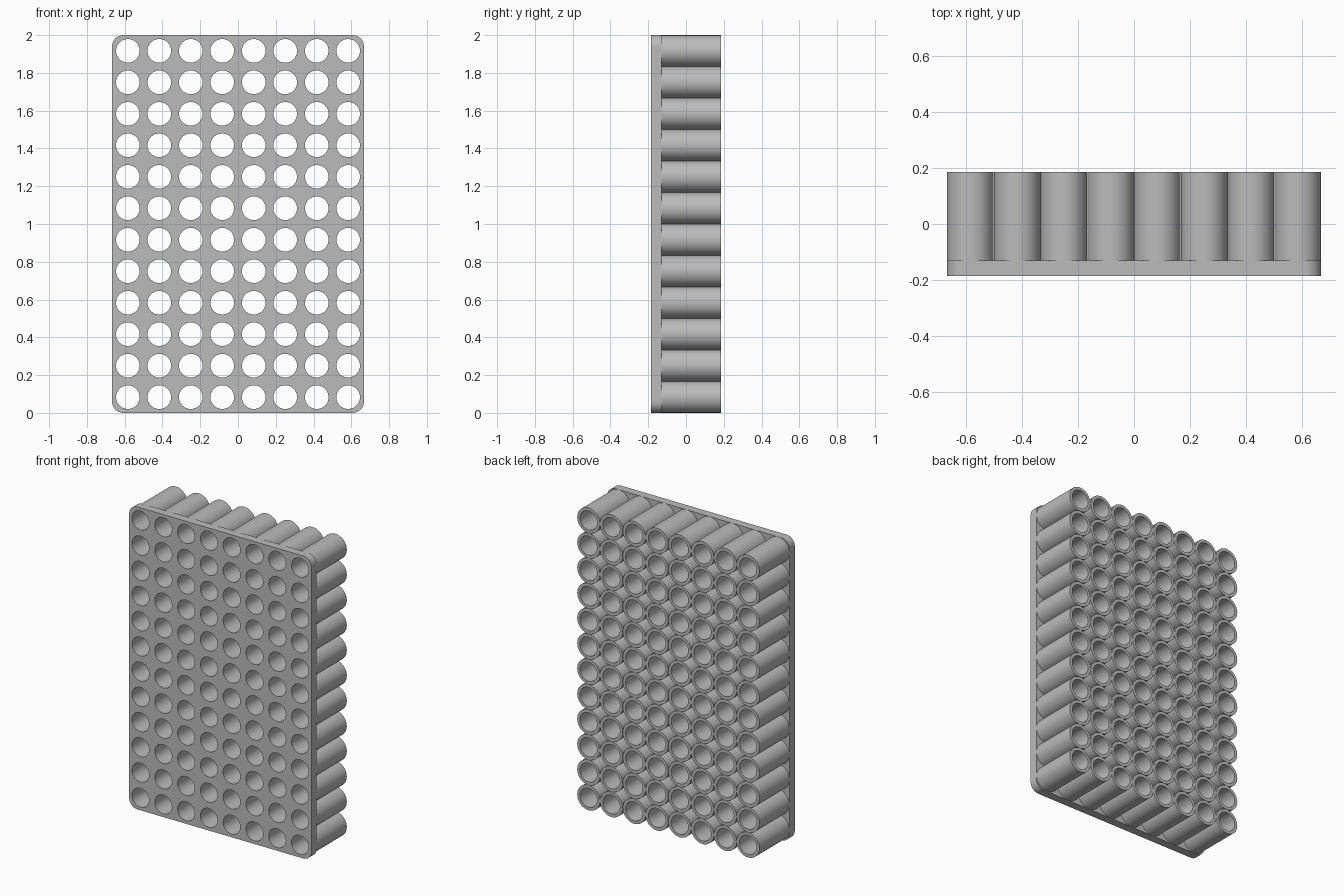
import bpy
import bmesh
import math

cube = bpy.data.objects.get("Cube")
if cube:
    bpy.data.objects.remove(cube, do_unlink=True)

COLS, ROWS = 8, 12
PITCH = 2 / ROWS
HALF = PITCH / 2
HOLE_R, TUBE_R, CORNER_R = 0.0625, 0.083, 0.06
FRONT, PLATE_BACK, BACK = -0.185, -0.13, 0.185
SEGMENTS = 48

grey = bpy.data.materials.new("plain grey")
grey.use_nodes = True
grey.diffuse_color = (0.5, 0.5, 0.5, 1)
grey.node_tree.nodes["Principled BSDF"].inputs["Base Color"].default_value = (0.5, 0.5, 0.5, 1)

DIRECTIONS = [(math.cos(a), math.sin(a))
              for a in (2 * math.pi * i / SEGMENTS for i in range(SEGMENTS))]


def circle(radius):
    return [(c * radius, s * radius) for c, s in DIRECTIONS]


def cell_outline(side_x, side_z):
    """Square outline; the quadrant at an outer plate corner is rounded."""
    points = []
    inner = HALF - CORNER_R
    for c, s in DIRECTIONS:
        t = HALF / max(abs(c), abs(s))
        at_corner = c * side_x > 0 and s * side_z > 0
        if at_corner and min(abs(c), abs(s)) * t > inner:
            b = inner * (abs(c) + abs(s))
            t = b + math.sqrt(b * b - 2 * inner ** 2 + CORNER_R ** 2)
        points.append((c * t, s * t))
    return points


def add_cell(bm, col, row):
    """One plate cell with its through hole and the tube behind it."""
    cx = (col - (COLS - 1) / 2) * PITCH
    cz = (row + 0.5) * PITCH
    side_x = (col == COLS - 1) - (col == 0)
    side_z = (row == ROWS - 1) - (row == 0)

    def ring(points, y):
        return [bm.verts.new((cx + x, y, cz + z)) for x, z in points]

    def bridge(a, b, keep=lambda i, j: True):
        for i in range(SEGMENTS):
            j = (i + 1) % SEGMENTS
            if keep(i, j):
                bm.faces.new((a[i], a[j], b[j], b[i]))

    outline = cell_outline(side_x, side_z)

    # The plate rim exists only along the outside of the plate
    def on_rim(i, j):
        mx = DIRECTIONS[i][0] + DIRECTIONS[j][0]
        mz = DIRECTIONS[i][1] + DIRECTIONS[j][1]
        return mx * side_x > abs(mz) or mz * side_z > abs(mx)

    hole_front = ring(circle(HOLE_R), FRONT)
    edge_front = ring(outline, FRONT)
    edge_back = ring(outline, PLATE_BACK)
    tube_root = ring(circle(TUBE_R), PLATE_BACK)
    tube_end = ring(circle(TUBE_R), BACK)
    hole_back = ring(circle(HOLE_R), BACK)

    bridge(hole_front, edge_front)
    bridge(edge_front, edge_back, on_rim)
    bridge(edge_back, tube_root)
    bridge(tube_root, tube_end)
    bridge(tube_end, hole_back)
    bridge(hole_back, hole_front)
    return edge_front + edge_back


# Plate and tubes as one solid
bm = bmesh.new()
seams = []
for row in range(ROWS):
    for col in range(COLS):
        seams += add_cell(bm, col, row)
bmesh.ops.remove_doubles(bm, verts=seams, dist=0.00005)
bmesh.ops.recalc_face_normals(bm, faces=bm.faces[:])

mesh = bpy.data.meshes.new("tube_rack")
bm.to_mesh(mesh)
bm.free()
mesh.materials.append(grey)
rack = bpy.data.objects.new("tube_rack", mesh)
bpy.context.collection.objects.link(rack)

bpy.ops.object.select_all(action='DESELECT')
rack.select_set(True)
bpy.context.view_layer.objects.active = rack
bpy.ops.object.shade_smooth_by_angle(angle=math.radians(30))
